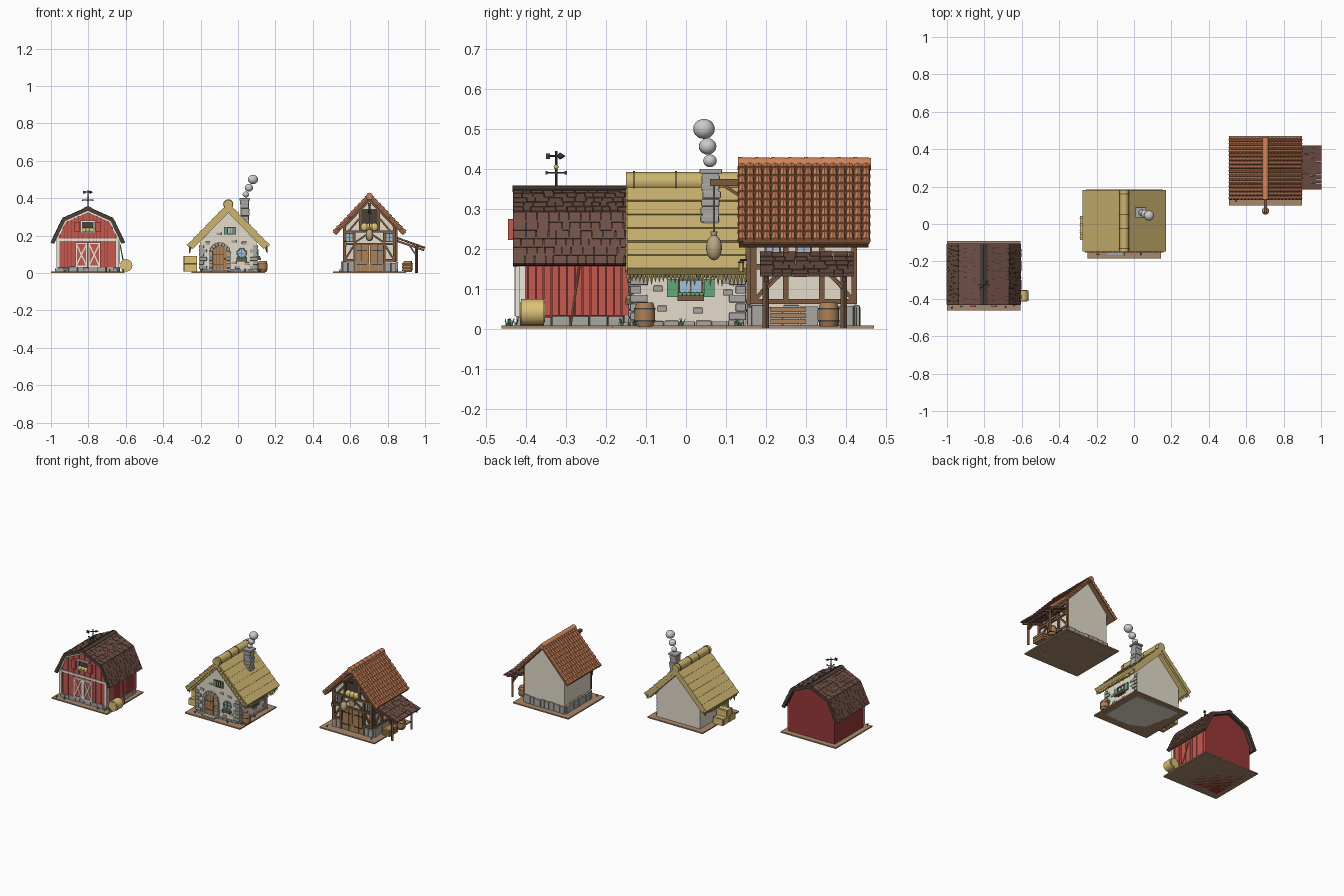
import bpy, bmesh, random
from math import pi, sin, cos, atan2, hypot
from mathutils import Vector as V, Matrix as M

if "Cube" in bpy.data.objects:
    bpy.data.objects.remove(bpy.data.objects["Cube"])

random.seed(4)
R = random.uniform
parts, mats, origin, prefix = [], {}, (0, 0), ''
COL = dict(red=(.55, .1, .08), darkred=(.32, .04, .04), white=(.85, .82, .74), cream=(.78, .72, .6),
           stone=(.4, .39, .36), brown=(.2, .1, .05), dark=(.07, .05, .04), shingle=(.16, .08, .06),
           wood=(.42, .22, .09), hay=(.72, .54, .18), thatch=(.6, .46, .16), clay=(.62, .23, .1),
           green=(.12, .4, .2), glass=(.35, .55, .7), smoke=(.85, .85, .85), earth=(.4, .25, .15),
           gold=(.8, .55, .15), iron=(.06, .06, .07), sack=(.5, .38, .22))


def part(name, col, smooth=False):
    bm = bmesh.new()
    parts.append((prefix + name, bm, col, smooth, origin))
    return bm


def box(bm, loc, size, rot=M.Identity(4)):
    bmesh.ops.create_cube(bm, size=1, matrix=M.Translation(loc) @ rot @ M.Diagonal((*size, 1)))


def rod(bm, a, b, r0, r1=None, n=10):
    a, b = V(a), V(b)
    m = M.Translation((a + b) / 2) @ (b - a).to_track_quat('Z', 'Y').to_matrix().to_4x4()
    bmesh.ops.create_cone(bm, cap_ends=True, segments=n, radius1=r0, radius2=r0 if r1 is None else r1,
                          depth=(b - a).length, matrix=m)


def ball(bm, loc, r):
    r = r if isinstance(r, tuple) else (r, r, r)
    bmesh.ops.create_uvsphere(bm, u_segments=16, v_segments=10, radius=1,
                              matrix=M.Translation(loc) @ M.Diagonal((*r, 1)))


def prism(bm, pts, y0, y1):
    a = [bm.verts.new((x, y0, z)) for x, z in pts]
    b = [bm.verts.new((x, y1, z)) for x, z in pts]
    bm.faces.new(a), bm.faces.new(b[::-1])
    for i in range(len(a)):
        bm.faces.new((a[i - 1], a[i], b[i], b[i - 1]))


def bar(bm, side, plane, u0, z0, u1, z1, w, d):
    """Plank on the front ('F') or right ('R') wall, standing out by d."""
    a, L = atan2(z1 - z0, u1 - u0), hypot(u1 - u0, z1 - z0)
    u, z = (u0 + u1) / 2, (z0 + z1) / 2
    if side == 'F':
        box(bm, (u, plane - d / 2, z), (L, d, w), M.Rotation(-a, 4, 'Y'))
    else:
        box(bm, (plane + d / 2, u, z), (d, L, w), M.Rotation(a, 4, 'X'))


def panel(bm, side, plane, u, z, w, h, d):
    bar(bm, side, plane, u - w / 2, z, u + w / 2, z, h, d)


def frame(bm, side, plane, u, z, w, h, t, d):
    for s in (-1, 1):
        panel(bm, side, plane, u + s * w / 2, z, t, h + t, d)
        panel(bm, side, plane, u, z + s * h / 2, w + t, t, d)


def courses(bm, s, eave, top, y0, y1, rows, cell, th, lap=1.25, flat=.85):
    """Lapped rows of shingles on one slope; s is the side, points are (x, z)."""
    dx, dz = s * (top[0] - eave[0]), top[1] - eave[1]
    L = hypot(dx, dz)
    rot = M.Rotation(-atan2(dz * flat, dx), 4, 'Y')
    n = V((s * dz, 0, abs(dx))) / L
    for i in range(rows):
        t, y = (i + .5) / rows, y0
        while y < y1 - .001:
            w = min(R(.7, 1.3) * cell, y1 - y)
            if y1 - y - w < cell * .4:
                w = y1 - y
            p = V((s * eave[0] + dx * t, y + w / 2, eave[1] + dz * t)) + n * (th / 2 + R(0, .002))
            box(bm, p, (L / rows * lap, w - .0015, th), rot)
            y += w


def stone_row(bm, hx, y0, y1, h, sides='FR'):
    for c in sides:
        u, end = (-hx, hx) if c in 'FB' else (y0, y1)
        while u < end - .005:
            w = min(R(.025, .05), end - u)
            k, d = h * R(.8, 1), R(.014, .02)
            loc = {'F': (u + w / 2, y0, k / 2), 'B': (u + w / 2, y1, k / 2),
                   'R': (hx, u + w / 2, k / 2), 'L': (-hx, u + w / 2, k / 2)}[c]
            box(bm, loc, (w - .002, d, k) if c in 'FB' else (d, w - .002, k))
            u += w


def barrel(x, y, tag):
    b, h = part('barrel' + tag, 'wood', True), part('barrel_hoops' + tag, 'iron', True)
    for z0, z1, r0, r1 in ((.006, .022, .021, .026), (.022, .048, .026, .026), (.048, .065, .026, .021)):
        rod(b, (x, y, z0), (x, y, z1), r0, r1, 14)
    for z in (.02, .05):
        rod(h, (x, y, z - .002), (x, y, z + .002), .027, .027, 14)


def start(name, x, y):
    global origin, prefix
    origin, prefix = (x, y), name + '_'
    box(part('plot', 'earth'), (0, 0, .004), (.392, .37, .008))


def tufts(spots):
    g = part('grass', 'green')
    for x, y in spots:
        for k in range(4):
            rod(g, (x, y, .006), (x + R(-.01, .01), y + R(-.01, .01), R(.02, .03)), .003, 0, 4)


# ---------- Barn: red boards, gambrel roof ----------
start('barn', -.803, -.277)
F, B, X = -.138, .15, .163
prism(part('walls', 'darkred'), [(-X, 0), (X, 0), (X, .185), (.12, .28), (0, .335), (-.12, .28), (-X, .185)], F, B)
stone_row(part('foundation', 'stone'), X, F, B, .035)
bd = part('boards', 'red')
top = lambda x: .335 - abs(x) * .46 if abs(x) < .12 else .28 - (abs(x) - .12) * 2.2
for i in range(-8, 9):
    x = i * .0195
    bar(bd, 'F', F, x, .033, x, top(x) - .008, .0175, .005)
for i in range(15):
    bar(bd, 'R', X, F + .01 + i * .0195, .033, F + .01 + i * .0195, .185, .017, .005)
tr = part('white_trim', 'white')
for s in (-1, 1):
    bar(tr, 'F', F, s * .16, .03, s * .16, .18, .016, .011)
    bar(tr, 'F', F, s * .168, .178, s * .122, .278, .014, .012)
    bar(tr, 'F', F, s * .124, .276, 0, .332, .014, .012)
bar(tr, 'R', X, F + .006, .03, F + .006, .18, .016, .01)
bar(tr, 'F', F, -.165, .178, .165, .178, .012, .01)
dr = part('doors', 'red')
for s in (-1, 1):
    panel(dr, 'F', F, s * .034, .095, .066, .13, .009)
    frame(tr, 'F', F, s * .034, .097, .058, .122, .008, .014)
    for a in (-1, 1):
        bar(tr, 'F', F, s * .034 - .027, .097 - a * .057, s * .034 + .027, .097 + a * .057, .007, .013)
panel(part('loft_opening', 'dark'), 'F', F, 0, .248, .066, .056, .007)
frame(tr, 'F', F, 0, .248, .07, .06, .008, .014)
lh = part('loft_hay', 'hay', True)
for x in (-.02, 0, .02):
    ball(lh, (x, F - .008, .229), (.015, .01, .013))
for s in (-1, 1):
    panel(part('loft_shutter', 'red'), 'F', F - .01, s * .056, .248, .03, .052, .02)
rf, ed = part('roof_shingles', 'shingle'), part('roof_edges', 'dark')
lo, kn, rg = (.188, .16), (.128, .285), (0, .342)
for s in (-1, 1):
    courses(rf, s, lo, kn, -.155, .172, 6, .026, .01)
    courses(rf, s, kn, rg, -.155, .172, 5, .026, .01)
    for p, q in ((lo, kn), (kn, rg)):
        for y in (-.144, .172):
            bar(ed, 'F', y, s * p[0], p[1], s * q[0], q[1], .018, .012)
        m = ((p[0] + q[0]) / 2, (p[1] + q[1]) / 2)
        box(ed, (s * m[0], .008, m[1]), (hypot(q[0] - p[0], q[1] - p[1]), .326, .012),
            M.Rotation(s * atan2(q[1] - p[1], p[0] - q[0]), 4, 'Y'))
    box(ed, (s * .008, .008, .35), (.022, .33, .008), M.Rotation(s * .42, 4, 'Y'))
vn = part('weathervane', 'iron')
rod(vn, (0, -.048, .34), (0, -.048, .445), .003)
for d in (V((.028, 0, 0)), V((0, .024, 0))):
    c = V((0, -.048, .39))
    rod(vn, c - d, c + d, .002)
    for s in (-1, 1):
        box(vn, c + s * d, (.006, .006, .008))
rod(vn, (-.02, -.07, .432), (.022, -.03, .432), .0025)
rod(vn, (.012, -.038, .432), (.028, -.024, .432), .009, 0, 6)
box(vn, (-.02, -.068, .432), (.014, .01, .014))
ball(part('vane_ball', 'gold', True), (0, -.048, .405), .006)
hb = part('round_bale', 'hay', True)
rod(hb, (.205, -.136, .041), (.205, -.078, .041), .033, None, 20)
for y in (-.137, -.077):
    for r in (.025, .014):
        rod(hb, (.205, y - r * .0 - .0015, .041), (.205, y + .0015, .041), r, None, 16)
fk = part('pitchfork', 'wood')
rod(fk, (.2, -.012, .008), (.172, .01, .155), .003)
tufts([(-.17, -.172), (-.12, -.165), (.12, -.168), (.16, -.16), (.19, -.15)])

# ---------- Cottage: plaster, stone, thatch ----------
start('cottage', -.052, 0)
F, B, X = -.132, .15, .152
prism(part('walls', 'cream'), [(-X, 0), (X, 0), (X, .165), (0, .325), (-X, .165)], F, B)
st = part('stones', 'stone')
stone_row(st, X, F, B, .022)
for i in range(6):
    z, w = .022 + i * .022, (.042, .026)[i % 2]
    for s in (-1, 1):
        box(st, (s * (X + .005 - w / 2), F, z + .009), (w, .016, .019))
    for y in (F - .006 + w / 2, B - w / 2):
        box(st, (X, y, z + .009), (.014, w, .019))
for x, z in ((-.11, .16), (.03, .17), (.1, .05), (.05, .03), (-.05, .21), (.085, .16), (.03, .055)):
    panel(st, 'F', F, x, z, .026, .015, .005)
for y, z in ((.1, .12), (-.07, .1), (.105, .09), (-.06, .05), (.03, .045)):
    panel(st, 'R', X, y, z, .026, .015, .005)
dx = -.045
arch = [(dx - .038, .008), (dx + .038, .008)] + [(dx + .038 * cos(a * pi / 10), .108 + .038 * sin(a * pi / 10)) for a in range(11)]
prism(part('door', 'wood'), arch, F - .008, F)
seam = part('door_seams', 'brown')
for x in (-.019, 0, .019):
    bar(seam, 'F', F - .008, dx + x, .01, dx + x, .14, .002, .002)
for z in (.045, .1):
    bar(seam, 'F', F - .008, dx - .036, z, dx + .022, z, .005, .003)
ball(seam, (dx + .026, F - .011, .075), .004)
for a in range(9):
    t = a * pi / 8
    box(st, (dx + .047 * cos(t), F, .108 + .047 * sin(t)), (.018, .026, .018), M.Rotation(-t, 4, 'Y'))
for s in (-1, 1):
    for k in range(5):
        box(st, (dx + s * .047, F, .017 + k * .02), (.019, .026, .018))
box(st, (dx, F - .02, .01), (.09, .035, .012))
gl, wf, sh = part('window_glass', 'glass'), part('window_frames', 'brown'), part('shutters', 'green')
rod(gl, (.072, F, .105), (.072, F - .006, .105), .022, None, 16)
for a in range(16):
    t0, t1 = a * pi / 8, (a + 1) * pi / 8
    bar(st, 'F', F, .072 + .025 * cos(t0), .105 + .025 * sin(t0), .072 + .025 * cos(t1), .105 + .025 * sin(t1), .008, .011)
for a, b in ((.022, 0), (0, .022)):
    bar(wf, 'F', F, .072 - a, .105 - b, .072 + a, .105 + b, .004, .009)
fl = part('flower_leaves', 'green')
for side, pl, u, z, w, h in (('F', F, .01, .226, .03, .036), ('R', X, .012, .102, .058, .042)):
    panel(gl, side, pl, u, z, w, h, .005)
    frame(wf, side, pl, u, z, w, h, .005, .01)
    bar(wf, side, pl, u, z - h / 2, u, z + h / 2, .004, .008)
    for s in (-1, 1):
        panel(sh, side, pl, u + s * (w / 2 + w * .25 + .003), z, w * .45, h + .004, .009)
panel(wf, 'R', X, .012, .076, .066, .014, .022)
panel(wf, 'F', F, .072, .068, .055, .014, .02)
for k in range(6):
    ball(fl, (X + .012, -.014 + k * .0105, .085), .0065)
    ball(fl, (.05 + k * .009, F - .011, .077), .0065)
th = part('thatch_roof', 'thatch')
ev, tp = (.2, .138), (0, .342)
for s in (-1, 1):
    courses(th, s, ev, tp, -.148, .183, 6, .9, .022, 1.3, .84)
    box(th, (s * .098, .017, .238), (.285, .325, .022), M.Rotation(s * atan2(.204, .2), 4, 'Y'))
    for k in range(34):
        y = -.145 + k * .0098
        rod(th, (s * .2, y, .146), (s * (.205 + R(0, .006)), y, R(.102, .12)), .008, 0, 5)
    for k in range(13):
        t = (k + .5) / 13
        rod(th, (s * .205 * t, -.152, .35 - .208 * t), (s * .205 * t, -.13, .35 - .208 * t), .012, None, 7)
rl = part('ridge_roll', 'thatch', True)
rod(rl, (0, -.15, .367), (0, .183, .367), .025, None, 16)
for y in (-.13, -.025, .05, .16):
    rod(part('ridge_tie', 'brown', True), (0, y - .003, .367), (0, y + .003, .367), .027, None, 16)
ch = part('chimney', 'stone')
box(ch, (.088, .062, .315), (.044, .042, .15))
for k in range(7):
    box(ch, (.088 + R(-.003, .003), .062 + R(-.003, .003), .255 + k * .02), (.046, .046, .018))
box(ch, (.088, .062, .394), (.058, .056, .012))
sm = part('smoke', 'smoke', True)
for x, y, z, r in ((.094, .06, .42, .017), (.11, .054, .456, .022), (.132, .045, .5, .027)):
    ball(sm, (x, y, z), (r, r, r * .93))
barrel(.184, -.103, '')
hy, tie = part('hay_bales', 'hay'), part('bale_ties', 'brown')
for y, z in ((-.055, .028), (.012, .028), (-.025, .07)):
    box(hy, (-.203, y, z), (.07, .062, .04))
    for o in (-.018, .018):
        box(tie, (-.203, y + o, z), (.072, .003, .042))
tufts([(.09, -.16), (.17, -.13), (.175, -.01), (.17, .13), (-.14, -.16)])

# ---------- Timbered house: tiles, lean-to, hoist ----------
start('house', .703, .285)
F, B, X = -.122, .142, .14
prism(part('walls', 'cream'), [(-X, 0), (X, 0), (X, .245), (0, .395), (-X, .245)], F, B)
stone_row(part('foundation', 'stone'), X + .004, F, B, .062, 'FRBL')
tb = part('timbers', 'brown')
for s in (-1, 1):
    bar(tb, 'F', F, s * .133, .06, s * .133, .25, .016, .012)
    bar(tb, 'F', F, s * .08, .01, s * .08, .225, .013, .012)
    bar(tb, 'F', F, s * .128, .075, s * .085, .145, .01, .01)
    bar(tb, 'F', F, s * .14, .245, 0, .392, .016, .014)
    bar(tb, 'F', F, s * .075, .165, 0, .215, .01, .01)
    bar(tb, 'F', F, s * .05, .22, s * .05, .335, .012, .012)
    bar(tb, 'F', F, s * .11, .225, s * .055, .29, .01, .01)
for z in (.068, .155, .222):
    for a, b in ((-.14, -.075), (.075, .14)) if z < .1 else ((-.14, .14),):
        bar(tb, 'F', F, a, z, b, z, .013, .013)
    bar(tb, 'R', X, F, z, B, z, .013, .01)
for y in (F + .006, -.035, .055, B - .006):
    bar(tb, 'R', X, y, .062, y, .245, .014, .01)
for a, b in ((-.11, -.045), (.13, .065)):
    bar(tb, 'R', X, a, .075, b, .15, .01, .008)
dr, ir = part('doors', 'wood'), part('door_straps', 'iron')
for s in (-1, 1):
    for k in range(3):
        panel(dr, 'F', F, s * (.013 + k * .0225), .08, .021, .142, .01)
    for z in (.045, .12):
        bar(ir, 'F', F - .01, s * .012, z, s * .07, z, .006, .003)
panel(part('loft_opening', 'dark'), 'F', F, 0, .285, .088, .115, .006)
lh = part('loft_hay', 'hay', True)
for x in (-.027, 0, .027):
    ball(lh, (x, F - .008, .245), (.02, .014, .022))
rod(part('round_sign', 'sack', True), (0, F, .19), (0, F - .014, .19), .02, None, 16)
gl = part('window_glass', 'glass')
for side, pl, u in (('F', F, -.107), ('F', F, .107), ('R', X, -.068), ('R', X, .01)):
    panel(gl, side, pl, u, .19, .036, .042, .005)
    frame(tb, side, pl, u, .19, .036, .042, .005, .009)
    bar(tb, side, pl, u, .17, u, .21, .003, .008)
    bar(tb, side, pl, u - .018, .19, u + .018, .19, .003, .008)
# clay roof: slab under rows of barrel tiles
sl, ti = part('roof_slab', 'brown'), part('roof_tiles', 'clay', True)
for s in (-1, 1):
    box(sl, (s * .092, .01, .306), (.268, .324, .014), M.Rotation(s * atan2(.2, .185), 4, 'Y'))
    bar(tb, 'F', -.142, s * .19, .212, 0, .412, .018, .01)
    for i in range(10):
        t0, t1 = i / 10, (i + 1.15) / 10
        for k in range(16):
            y = -.145 + k * .0207
            rod(ti, (s * .19 * (1 - t0), y, .219 + .2 * t0), (s * .19 * (1 - t1), y, .214 + .2 * t1), .0115, .009, 8)
for k in range(8):
    rod(ti, (0, -.155 + k * .0412, .412), (0, -.11 + k * .0412, .412), .0175, .0155, 10)
# hoist with sack
box(tb, (0, -.165, .366), (.018, .12, .018))
bar(tb, 'R', -.005, -.19, .358, -.13, .32, .008, .01)
sk = part('sack', 'sack', True)
rod(sk, (0, -.215, .36), (0, -.215, .235), .0022, None, 6)
ball(sk, (0, -.215, .203), (.02, .02, .032))
rod(sk, (0, -.215, .228), (0, -.215, .243), .006, .009, 10)
# lantern
rod(ir, (-.13, -.13, .172), (-.13, -.15, .172), .002)
rod(ir, (-.13, -.147, .165), (-.13, -.147, .173), .009, .002, 6)
rod(part('lantern', 'gold'), (-.13, -.147, .143), (-.13, -.147, .165), .007, None, 6)
# lean-to
courses(part('lean_to_shingles', 'shingle'), 1, (.292, .13), (.143, .183), -.1, .135, 5, .03, .009)
for y in (-.115 + .03, .11):
    rod(tb, (.252, y, 0), (.252, y, .145), .008, None, 4)
    bar(tb, 'F', y + .005, .143, .173, .292, .122, .011, .01)
    bar(tb, 'F', y + .004, .25, .095, .215, .145, .008, .008)
    bar(tb, 'R', .248, y, .1, y + (.04 if y < 0 else -.04), .138, .008, .008)
box(tb, (.252, .015, .14), (.012, .23, .011))
barrel(.205, .072, '')
cr = part('crate', 'wood')
for k in range(3):
    box(cr, (.2, -.03, .018 + k * .015), (.05, .088, .012))
tufts([(-.16, -.16), (.15, -.15)])

# ---------- Turn every part into an object ----------
for name, bm, col, smooth, (ox, oy) in parts:
    bmesh.ops.recalc_face_normals(bm, faces=bm.faces)
    me = bpy.data.meshes.new(name)
    bm.to_mesh(me)
    bm.free()
    ob = bpy.data.objects.new(name, me)
    ob.location = (ox, oy, 0)
    bpy.context.collection.objects.link(ob)
    if col not in mats:
        mats[col] = bpy.data.materials.new(col)
        mats[col].diffuse_color = (*COL[col], 1)
    me.materials.append(mats[col])
    if smooth:
        me.shade_smooth()
        me.set_sharp_from_angle(angle=.7)
    if col == 'stone':
        bv = ob.modifiers.new('soft_edges', 'BEVEL')
        bv.width, bv.segments = .003, 2

for m in bpy.data.materials:
    if m.users and not m.is_grease_pencil:
        m.use_nodes = True
        m.node_tree.nodes["Principled BSDF"].inputs["Base Color"].default_value = m.diffuse_color
